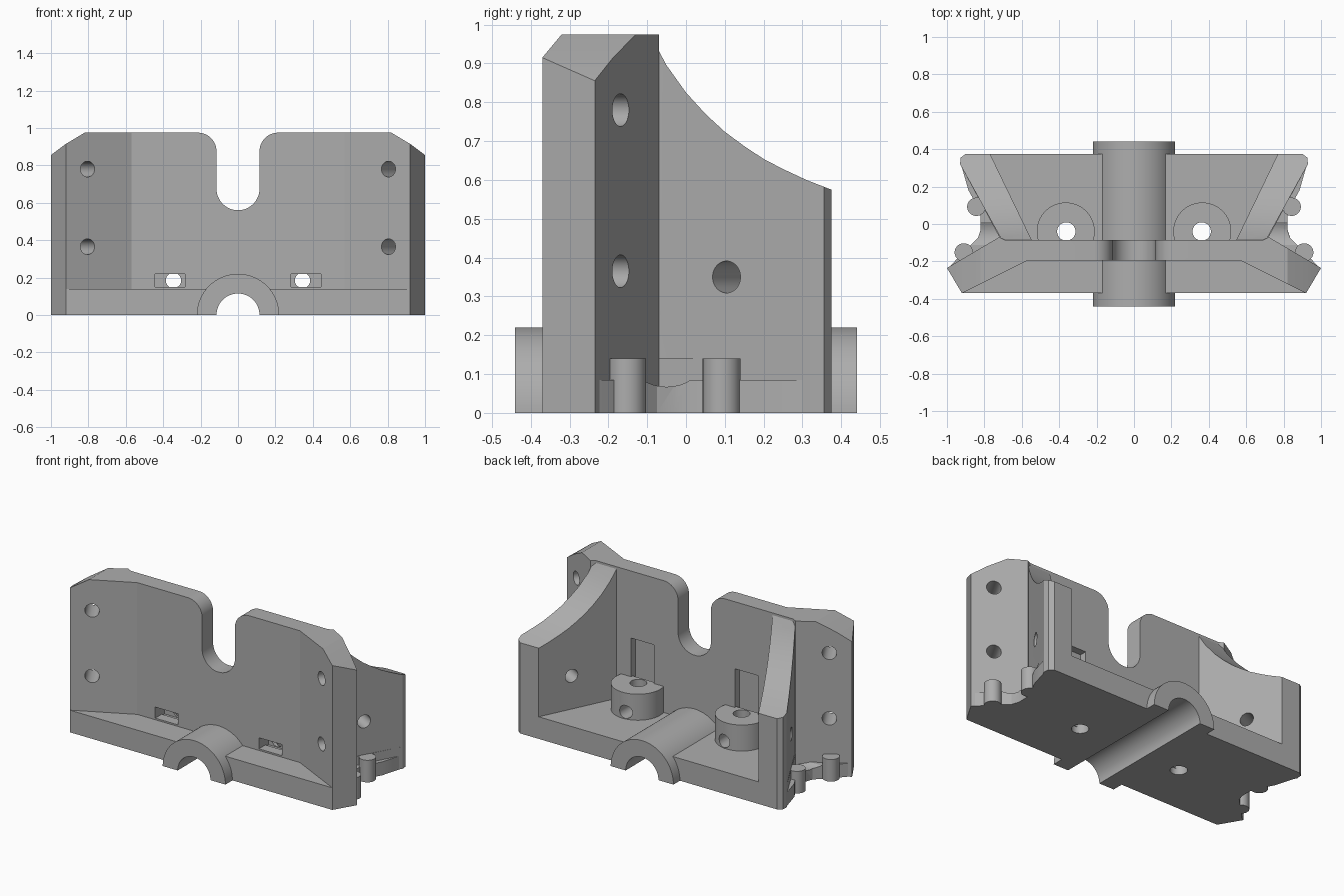
import bpy, bmesh
from math import sin, cos, pi, radians
from mathutils import Matrix, Vector

cube = bpy.data.objects.get("Cube")
if cube:
    bpy.data.objects.remove(cube, do_unlink=True)

grey = bpy.data.materials.new("plain_grey")
grey.use_nodes = True
grey.diffuse_color = (0.42, 0.42, 0.42, 1)
grey.node_tree.nodes["Principled BSDF"].inputs["Base Color"].default_value = grey.diffuse_color


def make(name, bm):
    bmesh.ops.recalc_face_normals(bm, faces=bm.faces)
    mesh = bpy.data.meshes.new(name)
    bm.to_mesh(mesh)
    bm.free()
    mesh.materials.append(grey)
    obj = bpy.data.objects.new(name, mesh)
    bpy.context.collection.objects.link(obj)
    return obj


def prism(name, pts, axis, lo, hi):
    """Extrude a 2D outline along one axis."""
    place = {"x": lambda a, b, h: (h, a, b),
             "y": lambda a, b, h: (a, h, b),
             "z": lambda a, b, h: (a, b, h)}[axis]
    bm = bmesh.new()
    low = [bm.verts.new(place(a, b, lo)) for a, b in pts]
    high = [bm.verts.new(place(a, b, hi)) for a, b in pts]
    bm.faces.new(low)
    bm.faces.new(high)
    for i in range(len(pts)):
        j = (i + 1) % len(pts)
        bm.faces.new((low[i], low[j], high[j], high[i]))
    return make(name, bm)


def rod(name, centre, direction, radius, length):
    bm = bmesh.new()
    turn = Vector(direction).to_track_quat("Z", "Y").to_matrix().to_4x4()
    bmesh.ops.create_cone(bm, cap_ends=True, segments=40, radius1=radius, radius2=radius,
                          depth=length, matrix=Matrix.Translation(centre) @ turn)
    return make(name, bm)


def box(name, x, y, z):
    return prism(name, [(x[0], y[0]), (x[1], y[0]), (x[1], y[1]), (x[0], y[1])], "z", *z)


def boolean(obj, cutter, operation="DIFFERENCE"):
    """Apply a boolean and discard its cutter."""
    cutter.hide_render = True
    mod = obj.modifiers.new("cut", "BOOLEAN")
    mod.operation, mod.solver, mod.object = operation, "EXACT", cutter
    bpy.context.view_layer.update()
    graph = bpy.context.evaluated_depsgraph_get()
    obj.data = bpy.data.meshes.new_from_object(obj.evaluated_get(graph))
    obj.modifiers.clear()
    bpy.data.objects.remove(cutter, do_unlink=True)


def arc(cx, cy, r, start, end, n=12):
    angles = [radians(start + (end - start) * i / n) for i in range(n + 1)]
    return [(cx + r * cos(a), cy + r * sin(a)) for a in angles]


def symmetric(half):
    return half + [(-a, b) for a, b in reversed(half)]


def flip(pts, s):
    return [(s * a, b) for a, b in pts]


BORE = 0.115
FLOOR = 0.14

# Floor slab with front ledge
base = prism("base", symmetric([(0.92, -0.37), (1, -0.235), (0.72, -0.07), (0.93, 0.32),
                                (0.927, 0.355), (0.9, 0.375)]), "z", 0, FLOOR)

# Bent front plate, trimmed to its frontal outline
plate = prism("front_plate", symmetric([(0.57, -0.195), (0.92, -0.37), (1, -0.235),
                                        (0.72, -0.07), (0.69, -0.085)]), "z", 0, 1.2)
outline = symmetric(arc(0, 0.675, BORE, 270, 360)[1:] + arc(0.215, 0.875, 0.1, 180, 90)
                    + [(0.82, 0.975), (0.92, 0.915), (1.01, 0.848), (1.01, 0.04)])
boolean(plate, prism("plate_outline", outline, "y", -0.6, 0.3), "INTERSECT")

# Half-round bearing sleeve running front to back
prism("sleeve", arc(0, 0, 0.22, 0, 180, 40) + arc(0, 0, BORE, 180, 0, 30), "y", -0.44, 0.44)
for part in (base, plate):
    boolean(part, rod("bore", (0, 0, 0), (0, 1, 0), BORE + 0.003, 2))

# Scooped profile for the side walls
scoop = [(-0.12, 0.05), (-0.12, 0.97), (-0.09, 0.97), (-0.05, 0.895), (0, 0.825), (0.05, 0.77),
         (0.1, 0.724), (0.15, 0.687), (0.2, 0.654), (0.25, 0.628), (0.31, 0.6), (0.4, 0.565),
         (0.4, 0.05)]

for s, side in ((1, "left"), (-1, "right")):
    # Splayed side wall
    wall = prism(side + "_wall", flip([(0.54, -0.1), (0.7, -0.1), (0.715, -0.07), (0.93, 0.32),
                                       (0.927, 0.355), (0.9, 0.375), (0.77, 0.375)], s),
                 "z", 0.02, 1.2)
    boolean(wall, prism("scoop", scoop, "x", -2, 2), "INTERSECT")
    boolean(wall, rod("wall_hole", (s * 0.81, 0.105, 0.35), (s * 0.87, -0.49, 0), 0.041, 0.7))

    # Screw holes through the wing of the front plate
    for z in (0.365, 0.78):
        boolean(plate, rod("wing_hole", (s * 0.843, -0.245, z), (s * 0.5, 0.87, 0), 0.042, 0.5))

    # Slot: low opening at the front, tall recess at the back
    x = sorted((s * 0.283, s * 0.444))
    boolean(plate, box("recess", x, (-0.13, 0.1), (0.1, 0.55)))
    boolean(plate, box("opening", x, (-0.3, 0.1), (0.15, 0.22)))

    # Screw boss with a vertical and a cross hole
    ring = [(s * a, max(b, -0.1)) for a, b in arc(0.365, -0.04, 0.155, -22.8, 202.8, 36)]
    boss = prism(side + "_boss", ring, "z", 0.1, 0.305)
    boolean(boss, rod("cross_hole", (s * 0.345, 0, 0.185), (0, 1, 0), 0.041, 1))
    for part in (boss, base):
        boolean(part, rod("screw_hole", (s * 0.362, -0.04, 0.2), (0, 0, 1), 0.049, 1))

    # Low outer flange with two locating pins
    flange = prism(side + "_flange", flip(
        [(0.7, -0.1), (0.99, -0.235), (0.95, -0.19), (0.88, -0.12), (0.835, -0.075),
         (0.82, -0.03), (0.82, 0.04), (0.84, 0.1), (0.885, 0.18), (0.905, 0.25),
         (0.925, 0.32)], s), "z", 0, 0.085)
    boolean(flange, rod("dip", (s * 0.85, -0.05, 0.185), (1, 0, 0), 0.118, 0.4))
    for label, px, py in (("front", 0.91, -0.152), ("back", 0.843, 0.092)):
        rod(f"{side}_{label}_pin", (s * px, py, FLOOR / 2), (0, 0, 1), 0.049, FLOOR)

# Smooth the round surfaces, keeping edges sharp
bpy.ops.object.select_all(action="DESELECT")
for obj in bpy.context.collection.objects:
    if obj.type == "MESH":
        obj.select_set(True)
        bpy.context.view_layer.objects.active = obj
bpy.ops.object.shade_smooth_by_angle(angle=radians(25))
